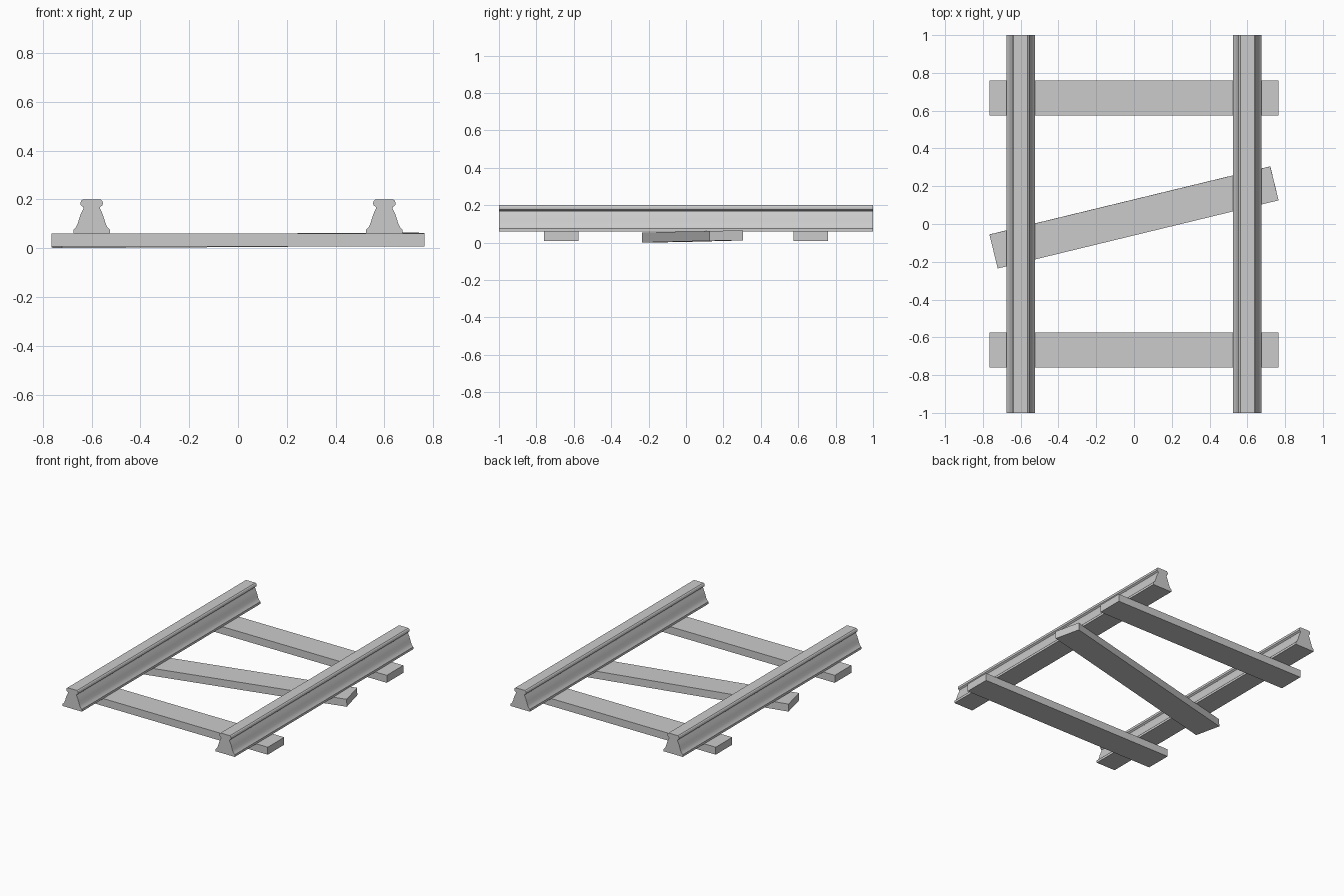
import bpy, bmesh, math
from mathutils import Matrix, Euler

if "Cube" in bpy.data.objects:
    bpy.data.objects.remove(bpy.data.objects["Cube"])

def finish(bm, name):
    bmesh.ops.recalc_face_normals(bm, faces=bm.faces[:])
    me = bpy.data.meshes.new(name)
    bm.to_mesh(me)
    bm.free()
    ob = bpy.data.objects.new(name, me)
    bpy.context.collection.objects.link(ob)
    return ob

# Half of the rail cross-section, foot to head: (half width, height)
HALF = [(.075, .06), (.075, .076), (.064, .087), (.057, .102), (.051, .122),
        (.044, .142), (.034, .163), (.035, .169), (.045, .177), (.046, .187),
        (.043, .195), (.037, .2)]
PROFILE = HALF + [(-x, z) for x, z in reversed(HALF)]

def rail(name, x):
    bm = bmesh.new()
    face = bm.faces.new([bm.verts.new((x + px, -1, z)) for px, z in PROFILE])
    ext = bmesh.ops.extrude_face_region(bm, geom=[face], use_keep_orig=True)
    verts = [g for g in ext["geom"] if isinstance(g, bmesh.types.BMVert)]
    bmesh.ops.translate(bm, verts=verts, vec=(0, 2, 0))
    ob = finish(bm, name)
    bpy.ops.object.select_all(action='DESELECT')
    ob.select_set(True)
    bpy.context.view_layer.objects.active = ob
    bpy.ops.object.shade_smooth_by_angle(angle=math.radians(25))

def sleeper(name, loc, rot=(0, 0, 0)):
    bm = bmesh.new()
    mat = (Matrix.Translation(loc) @ Euler(rot).to_matrix().to_4x4()
           @ Matrix.Diagonal((1.53, .185, .053, 1)))
    bmesh.ops.create_cube(bm, size=1, matrix=mat)
    finish(bm, name)

# Two parallel rails
rail("rail_left", -.6)
rail("rail_right", .6)

# Straight sleepers at both ends, and a crooked, slightly tilted one between
sleeper("sleeper_front", (0, -.667, .0345))
sleeper("sleeper_back", (0, .667, .0345))
sleeper("sleeper_crooked", (0, .035, .0325), (.01, -.006, .238))
